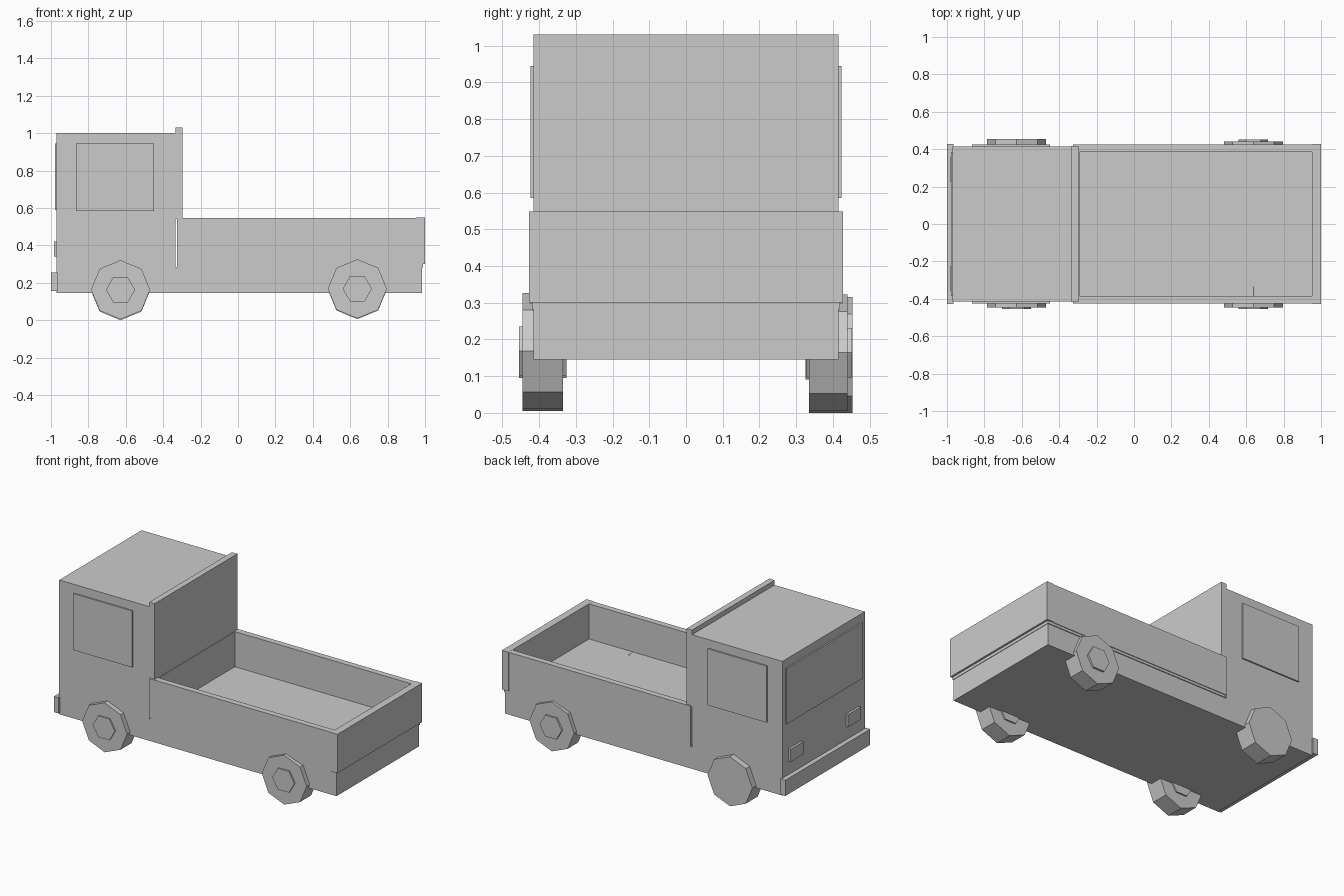
import bpy, bmesh, math
from mathutils import Matrix

if "Cube" in bpy.data.objects:
    bpy.data.objects.remove(bpy.data.objects["Cube"], do_unlink=True)

grey = bpy.data.materials.new("plain_grey")
grey.use_nodes = True
colour = (0.6, 0.6, 0.6, 1)
grey.diffuse_color = colour
grey.node_tree.nodes["Principled BSDF"].inputs["Base Color"].default_value = colour


def finish(name, bm):
    bmesh.ops.recalc_face_normals(bm, faces=bm.faces[:])
    mesh = bpy.data.meshes.new(name)
    bm.to_mesh(mesh)
    bm.free()
    mesh.materials.append(grey)
    obj = bpy.data.objects.new(name, mesh)
    bpy.context.scene.collection.objects.link(obj)
    return obj


def box(name, x, y, z):
    """Box from (min, max) pairs on each axis."""
    bm = bmesh.new()
    bmesh.ops.create_cube(bm, size=1)
    for v in bm.verts:
        v.co = [lo + (c + 0.5) * (hi - lo) for c, (lo, hi) in zip(v.co, (x, y, z))]
    return finish(name, bm)


def pair(name, x, y, z):
    """The same box on both sides of the truck."""
    box(name + "_left_side", x, y, z)
    box(name + "_right_side", x, (-y[1], -y[0]), z)


def prism(name, sides, radius, x, y, z):
    """Regular prism with its axis along y and a corner pointing along x."""
    bm = bmesh.new()
    bmesh.ops.create_cone(bm, cap_ends=True, segments=sides, radius1=radius,
                          radius2=radius, depth=y[1] - y[0])
    start = min(bm.verts, key=lambda v: abs(math.atan2(v.co.y, v.co.x)))
    turn = -math.atan2(start.co.y, start.co.x)
    bm.transform(Matrix.Translation((x, sum(y) / 2, z))
                 @ Matrix.Rotation(math.pi / 2, 4, "X")
                 @ Matrix.Rotation(turn, 4, "Z"))
    return finish(name, bm)


# Cab and chassis as one side profile, extruded across the width
half = 0.415
profile = [(-0.97, 0.145), (0.985, 0.145), (0.985, 0.285),
           (-0.334, 0.285), (-0.334, 1.0), (-0.97, 1.0)]
bm = bmesh.new()
side = bm.faces.new([bm.verts.new((x, -half, z)) for x, z in profile])
grown = bmesh.ops.extrude_face_region(bm, geom=[side])["geom"]
bmesh.ops.translate(bm, vec=(0, 2 * half, 0),
                    verts=[g for g in grown if isinstance(g, bmesh.types.BMVert)])
finish("cab_and_chassis", bm)

# Cab details
box("bumper", (-1.0, -0.966), (-0.427, 0.427), (0.155, 0.255))
box("windscreen", (-0.979, -0.9695), (-0.385, 0.385), (0.59, 0.945))
pair("side_window", (-0.865, -0.45), (0.4145, 0.424), (0.585, 0.945))
pair("headlight", (-0.985, -0.965), (0.225, 0.355), (0.34, 0.42))

# Cargo bed
box("bed_floor", (-0.325, 0.988), (-0.42, 0.42), (0.282, 0.323))
pair("bed_side", (-0.327, 0.955), (0.385, 0.424), (0.298, 0.547))
box("tailgate", (0.953, 1.0), (-0.427, 0.427), (0.3, 0.548))
box("bed_front_wall", (-0.326, -0.292), (-0.39, 0.39), (0.3, 0.545))
box("headboard", (-0.334, -0.296), (-0.416, 0.416), (0.54, 1.03))

# Wheels: name, x, z, direction, tyre span, hub span
wheels = [
    ("front_wheel_right_side", -0.628, 0.163, -1, (0.335, 0.446), (0.326, 0.455)),
    ("front_wheel_left_side", -0.628, 0.158, 1, (0.335, 0.454), (0.326, 0.45)),
    ("rear_wheel_right_side", 0.638, 0.168, -1, (0.335, 0.446), (0.326, 0.455)),
    ("rear_wheel_left_side", 0.638, 0.164, 1, (0.335, 0.44), (0.328, 0.452)),
]
for name, x, z, s, tyre, hub in wheels:
    prism(name, 8, 0.158, x, sorted(s * y for y in tyre), z)
    prism(name + "_hub", 6, 0.078, x, sorted(s * y for y in hub), z)
